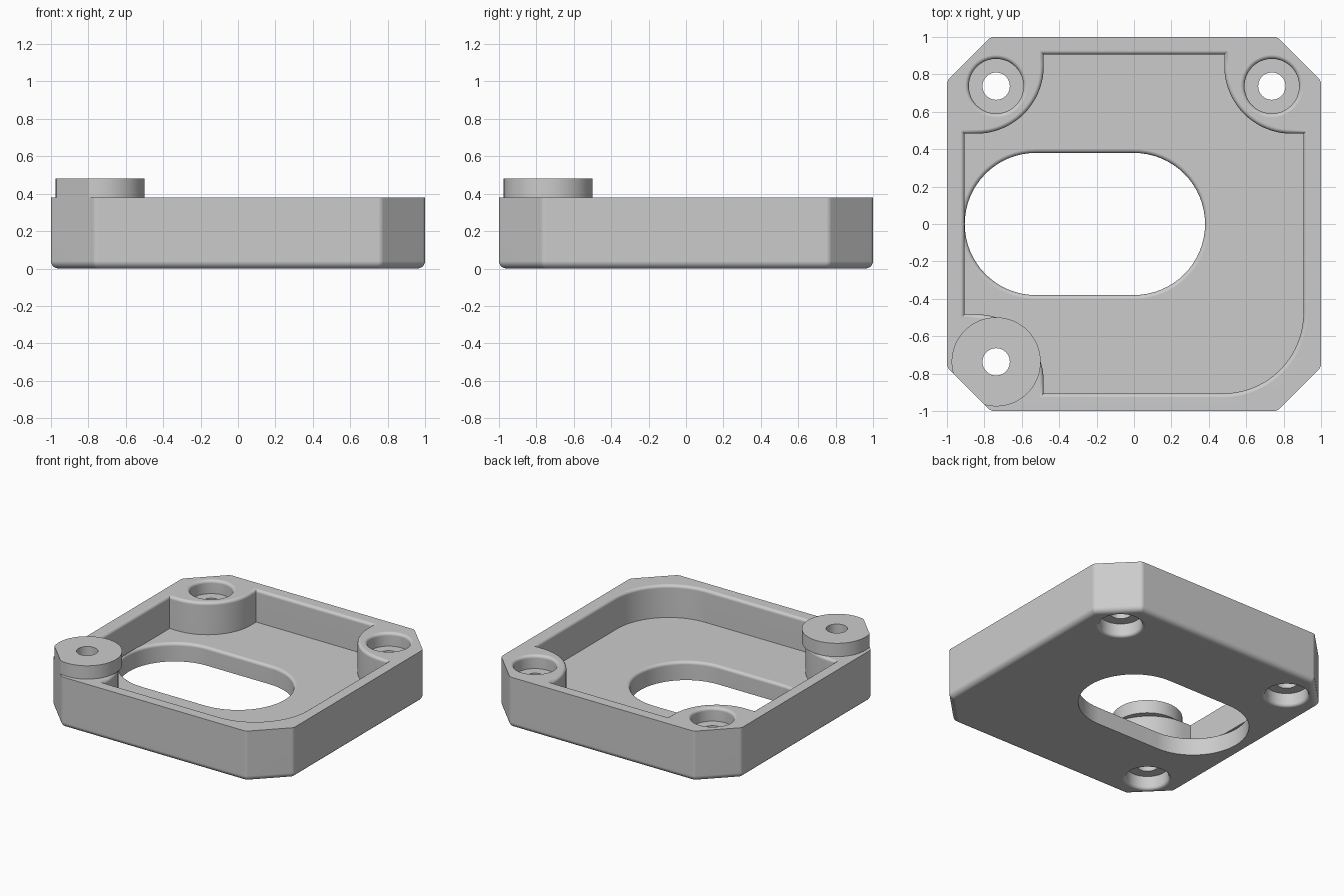
import bpy, bmesh
from math import sin, cos, pi, radians
from mathutils import Vector

if "Cube" in bpy.data.objects:
    bpy.data.objects.remove(bpy.data.objects["Cube"])

HEIGHT, FLOOR, CHAMFER = 0.38, 0.138, 0.235
SCREW, BORE_R, HOLE_R, BORE_D = 0.737, 0.146, 0.073, 0.1
PAD_TOP, FILLET = 0.48, 0.022

grey = bpy.data.materials.new("plain grey")
grey.use_nodes = True
grey.diffuse_color = (0.6, 0.6, 0.6, 1)
grey.node_tree.nodes["Principled BSDF"].inputs["Base Color"].default_value = (0.6, 0.6, 0.6, 1)


def make_object(name, bm):
    bmesh.ops.recalc_face_normals(bm, faces=bm.faces)
    mesh = bpy.data.meshes.new(name)
    bm.to_mesh(mesh)
    bm.free()
    mesh.materials.append(grey)
    ob = bpy.data.objects.new(name, mesh)
    bpy.context.collection.objects.link(ob)
    return ob


def arc(cx, cy, r, start, end, n):
    """Points along an arc, angles in degrees."""
    angles = [radians(start + (end - start) * i / n) for i in range(n + 1)]
    return [Vector((cx + r * cos(a), cy + r * sin(a))) for a in angles]


def circle(cx, cy, r, n=64):
    return arc(cx, cy, r, 0, 360, n)[:-1]


def grow(points, d):
    """Offset a counter-clockwise outline outward with mitred corners."""
    result = []
    for i, p in enumerate(points):
        a = (p - points[i - 1]).normalized()
        b = (points[(i + 1) % len(points)] - p).normalized()
        na, nb = Vector((a.y, -a.x)), Vector((b.y, -b.x))
        result.append(p + (na + nb) * d / (1 + na.dot(nb)))
    return result


def loft(outline, levels):
    """Stack (offset, z) copies of an outline into a closed solid."""
    bm = bmesh.new()
    rings = [[bm.verts.new((p.x, p.y, z)) for p in grow(outline, d)] for d, z in levels]
    for low, high in zip(rings, rings[1:]):
        for i in range(len(low)):
            bm.faces.new((low[i - 1], low[i], high[i], high[i - 1]))
    bm.faces.new(rings[0][::-1])
    bm.faces.new(rings[-1])
    return bm


def flare(z, up=1):
    """Levels that round the rim of a cut at height z."""
    steps = [pi / 2 * i / 4 for i in range(5)]
    levels = [(FILLET * (1 - cos(a)), z - up * FILLET * (1 - sin(a))) for a in steps]
    return levels + [(FILLET, z + up * 0.004)]


def cut(ob, bm):
    cutter = make_object("cutter", bm)
    cutter.hide_render = True
    mod = ob.modifiers.new("cut", "BOOLEAN")
    mod.operation, mod.solver, mod.object = "DIFFERENCE", "EXACT", cutter
    bpy.context.view_layer.objects.active = ob
    bpy.ops.object.modifier_apply(modifier=mod.name)
    bpy.data.objects.remove(cutter)


def finish(ob):
    bpy.ops.object.select_all(action="DESELECT")
    ob.select_set(True)
    bpy.context.view_layer.objects.active = ob
    bpy.ops.object.shade_smooth_by_angle(angle=radians(35))
    ob.modifiers.new("flat faces", "WEIGHTED_NORMAL").keep_sharp = True


# Tray body: chamfered square with a rounded bottom edge
k = 1 - CHAMFER
octagon = [Vector(p) for p in ((-k, -1), (k, -1), (1, -k), (1, k), (k, 1), (-k, 1), (-1, k), (-1, -k))]
bm = loft(octagon, [(0, 0), (0, HEIGHT)])
upright = [e for e in bm.edges if abs(e.verts[0].co.z - e.verts[1].co.z) > 0.1]
bmesh.ops.bevel(bm, geom=upright, offset=0.015, segments=3, profile=0.5, affect="EDGES")
bottom = [e for e in bm.edges if all(v.co.z < 0.001 for v in e.verts)]
bmesh.ops.bevel(bm, geom=bottom, offset=0.04, segments=5, profile=0.5, affect="EDGES")
tray = make_object("tray", bm)

# Pocket: one rounded corner, three corners curving around screw bosses
W, B, R = 0.906, 0.483, 0.36
c = B + R
pocket = arc(W - 0.43, -W + 0.43, 0.43, -90, 0, 20)
for turn in range(3):
    corner = [Vector((W, B))] + arc(c, c, R, 270, 180, 20) + [Vector((B, W))]
    for p in corner:
        for _ in range(turn):
            p.xy = (-p.y, p.x)
    pocket += corner
cut(tray, loft(pocket, [(0, FLOOR)] + flare(HEIGHT)))

# Long window through the floor
slot = arc(0, 0, 0.38, -90, 90, 32) + arc(-0.525, 0, 0.38, 90, 270, 32)
cut(tray, loft(slot, [(0, -0.1)] + flare(FLOOR)))

# Raised pad on one corner: rounded rim, then trimmed flush with the chamfer
bm = loft(circle(-SCREW, -SCREW, 0.238, 80), [(0, HEIGHT), (0, PAD_TOP)])
rim = [e for e in bm.edges if all(v.co.z > PAD_TOP - 0.001 for v in e.verts)]
bmesh.ops.bevel(bm, geom=rim, offset=0.022, segments=4, profile=0.5, affect="EDGES")
cutting = bmesh.ops.bisect_plane(bm, geom=bm.verts[:] + bm.edges[:] + bm.faces[:],
                                 plane_co=(-k, -1, 0), plane_no=(-1, -1, 0), clear_outer=True)
bmesh.ops.edgeloop_fill(bm, edges=[g for g in cutting["geom_cut"] if isinstance(g, bmesh.types.BMEdge)])
pad = make_object("corner_pad", bm)

# Screw holes with counterbores below, and above where there is no pad
for x, y in ((-SCREW, -SCREW), (-SCREW, SCREW), (SCREW, SCREW)):
    bore = circle(x, y, BORE_R)
    hole = circle(x, y, HOLE_R, 40)
    cut(tray, loft(bore, flare(0, -1)[::-1] + [(0, BORE_D)]))
    cut(tray, loft(hole, [(0, -0.1), (0, 0.6)]))
    if y > 0:
        cut(tray, loft(bore, [(0, HEIGHT - BORE_D)] + flare(HEIGHT)))
    else:
        cut(pad, loft(hole, [(0, 0.2), (0, 0.6)]))

finish(tray)
finish(pad)
